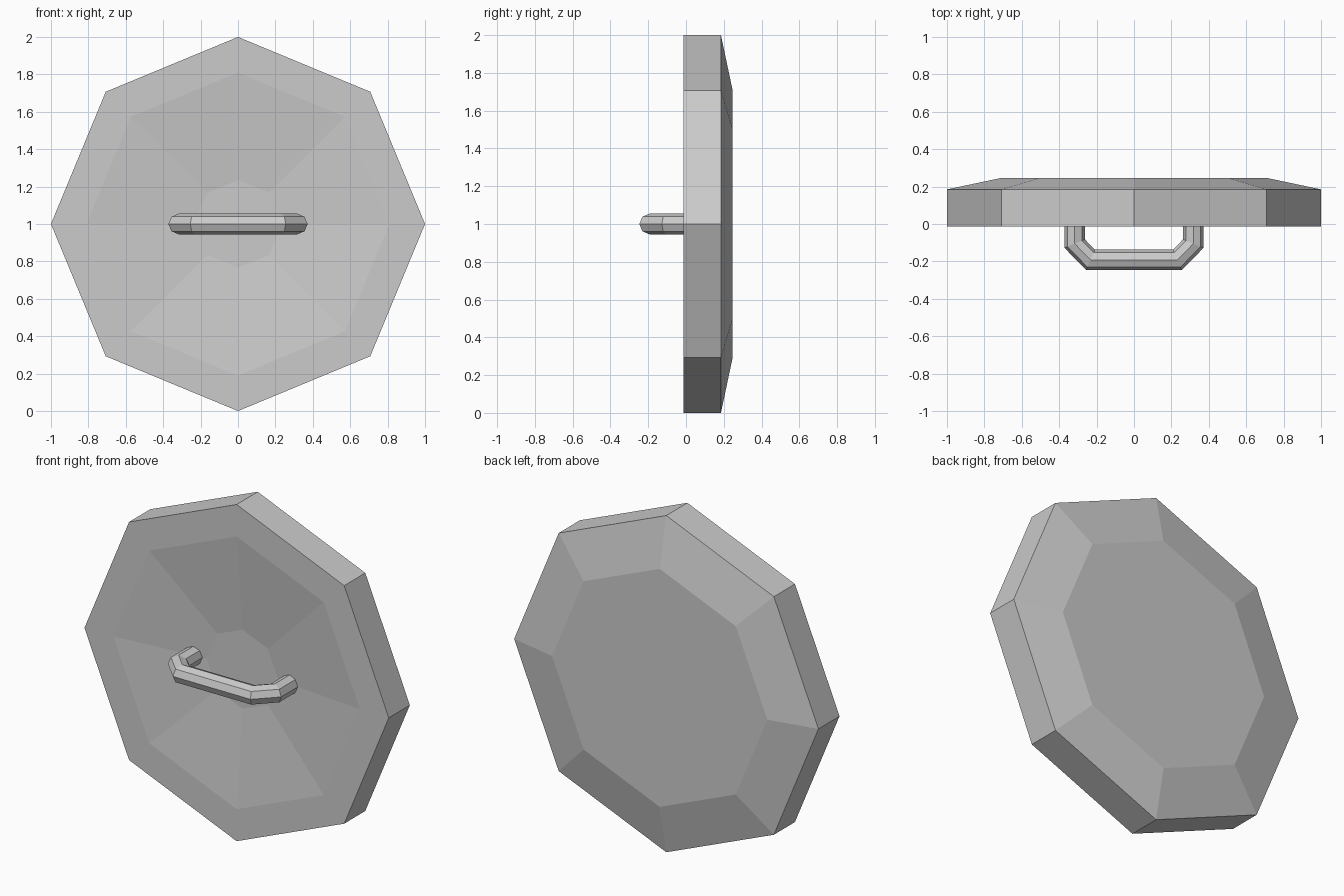
import bpy, bmesh
from math import sin, cos, pi
from mathutils import Vector

if "Cube" in bpy.data.objects:
    bpy.data.objects.remove(bpy.data.objects["Cube"])

SIDES = 8


def loft(name, rings, location=(0, 0, 0)):
    """Skin a list of closed rings and cap both ends."""
    bm = bmesh.new()
    loops = [[bm.verts.new(p) for p in ring] for ring in rings]
    for a, b in zip(loops, loops[1:]):
        for i in range(len(a)):
            j = (i + 1) % len(a)
            bm.faces.new((a[i], a[j], b[j], b[i]))
    bm.faces.new(loops[0])
    bm.faces.new(loops[-1])
    bmesh.ops.recalc_face_normals(bm, faces=bm.faces)
    mesh = bpy.data.meshes.new(name)
    bm.to_mesh(mesh)
    bm.free()
    obj = bpy.data.objects.new(name, mesh)
    obj.location = location
    bpy.context.collection.objects.link(obj)
    return obj


def octagon(radius, y):
    angles = [2 * pi * i / SIDES for i in range(SIDES)]
    return [Vector((radius * cos(a), y, radius * sin(a))) for a in angles]


# Shield plate: (radius, y) from hollow front, round the rim, to bevelled back
profile = [(0.235, 0.043), (0.81, -0.013), (1.0, -0.013),
           (1.0, 0.185), (0.707, 0.247)]
loft("shield_plate", [octagon(r, y) for r, y in profile], (0, 0, 1))

# Grip handle: mitred octagonal tube swept along a bent path
half = [(0.317, 0.05), (0.317, -0.105), (0.232, -0.192)]
path = [Vector((x, y, 0)) for x, y in half]
path += [Vector((-p.x, p.y, 0)) for p in reversed(path)]
up = Vector((0, 0, 1))
rings = []
for i, p in enumerate(path):
    d_in = (p - path[i - 1]).normalized() if i else (path[1] - p).normalized()
    d_out = (path[i + 1] - p).normalized() if i + 1 < len(path) else d_in
    tangent = (d_in + d_out).normalized()
    side = tangent.cross(up) / tangent.dot(d_in)
    rings.append([p + 0.055 * (cos(2 * pi * k / SIDES) * side + sin(2 * pi * k / SIDES) * up)
                  for k in range(SIDES)])
loft("grip_handle", rings, (0, 0, 1))
